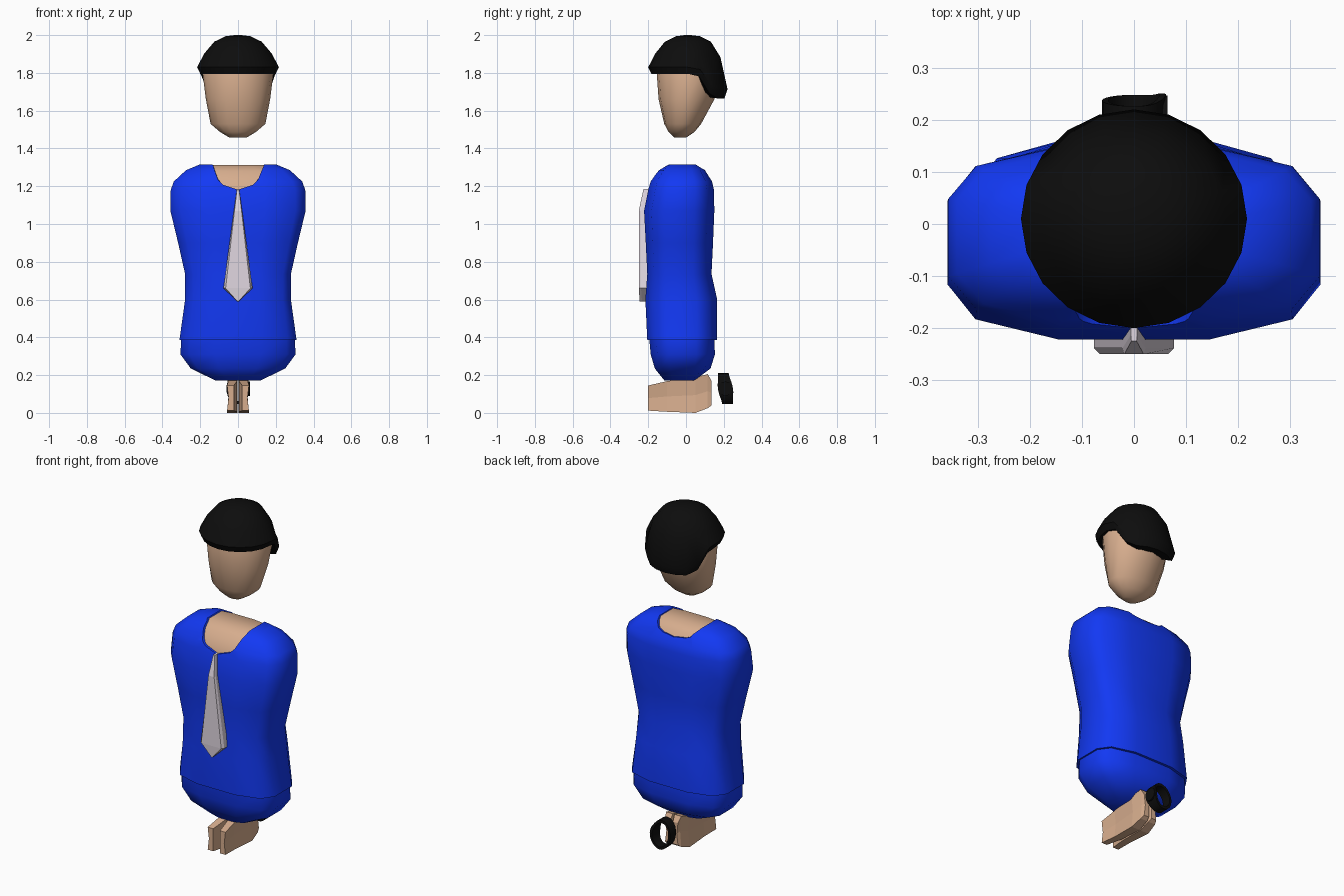
import bpy, bmesh
from math import sin, cos, pi

if "Cube" in bpy.data.objects:
    bpy.data.objects.remove(bpy.data.objects["Cube"])


def material(name, rgb):
    m = bpy.data.materials.new(name)
    m.diffuse_color = (*rgb, 1)
    m.use_nodes = True
    m.node_tree.nodes["Principled BSDF"].inputs["Base Color"].default_value = m.diffuse_color
    return m


BLUE = material("blue_cloth", (0.006, 0.04, 0.9))
SKIN = material("skin", (0.68, 0.42, 0.27))
BLACK = material("black", (0.004, 0.004, 0.004))
PALE = material("pale_cloth", (0.75, 0.68, 0.75))


def loft(name, rings, mat=None, angle=None, closed=False, mirror=False):
    """Skin a list of equal-length point rings; cap the ends or close the loop."""
    bm = bmesh.new()
    vs = [[bm.verts.new(p) for p in r] for r in rings]
    pairs = list(zip(vs, vs[1:]))
    if closed:
        pairs.append((vs[-1], vs[0]))
    else:
        bm.faces.new(vs[0])
        bm.faces.new(vs[-1])
    n = len(rings[0])
    for a, b in pairs:
        for i in range(n):
            j = (i + 1) % n
            bm.faces.new((a[i], a[j], b[j], b[i]))
    if mirror:
        geo = bmesh.ops.duplicate(bm, geom=bm.verts[:] + bm.edges[:] + bm.faces[:])["geom"]
        for v in geo:
            if isinstance(v, bmesh.types.BMVert):
                v.co.x *= -1
    bmesh.ops.recalc_face_normals(bm, faces=bm.faces)
    me = bpy.data.meshes.new(name)
    bm.to_mesh(me)
    bm.free()
    ob = bpy.data.objects.new(name, me)
    bpy.context.collection.objects.link(ob)
    if mat:
        me.materials.append(mat)
    if angle:
        smooth(ob, angle)
    return ob


def activate(ob):
    bpy.ops.object.select_all(action='DESELECT')
    ob.select_set(True)
    bpy.context.view_layer.objects.active = ob


def smooth(ob, angle):
    activate(ob)
    bpy.ops.object.shade_smooth_by_angle(angle=angle)


# Rounded-box cross-section for the trunk (quarter, then mirrored round)
Q = [(0.4, 1), (0.85, 0.79), (1, 0.43)]
SECTION = (Q + [(x, -y) for x, y in Q[::-1]] + [(-x, -y) for x, y in Q] +
           [(-x, y) for x, y in Q[::-1]])


def trunk_ring(z, hw, y0, y1, inset=0.0):
    c, h = (y0 + y1) / 2, (y1 - y0) / 2
    return [(x * (hw - inset), c + y * (h - inset), z - inset * 0.4) for x, y in SECTION]


# Shirt: z, half width, front y, back y
torso = [(0.385, 0.31, -0.205, 0.165), (0.6, 0.28, -0.215, 0.165),
         (0.735, 0.28, -0.205, 0.135), (0.9, 0.317, -0.213, 0.143),
         (1.07, 0.358, -0.222, 0.15), (1.18, 0.356, -0.2, 0.148),
         (1.225, 0.34, -0.187, 0.138), (1.285, 0.275, -0.145, 0.1),
         (1.316, 0.2, -0.1, 0.06)]
shirt = loft("shirt", [trunk_ring(*t) for t in torso], BLUE)

# Neckline cutter: deep scoop at the front, shallow at the back
scoop = [(-0.15, 0.1), (-0.14, 0), (-0.105, -0.085), (-0.08, -0.11), (0, -0.137),
         (0.08, -0.11), (0.105, -0.085), (0.14, 0), (0.15, 0.1)]
cutter = loft("neck_cutter", [[(x, y, 1.318 + (z * k if z < 0 else z)) for x, z in scoop]
                              for y, k in ((-0.3, 1), (-0.18, 1), (0.15, 0.42), (0.3, 0.42))])
cutter.hide_render = True
mod = shirt.modifiers.new("neckline", 'BOOLEAN')
mod.object, mod.operation, mod.solver = cutter, 'DIFFERENCE', 'EXACT'
activate(shirt)
bpy.ops.object.modifier_apply(modifier=mod.name)
bpy.data.objects.remove(cutter)
smooth(shirt, 0.8)

# Upper chest showing through the neckline
loft("chest", [trunk_ring(*t, inset=0.012) for t in torso[3:]], SKIN, 0.8)

# Hips
loft("hips", [trunk_ring(*t) for t in
              [(0.4, 0.3, -0.195, 0.15), (0.31, 0.305, -0.187, 0.153),
               (0.235, 0.25, -0.165, 0.13), (0.172, 0.12, -0.115, 0.045)]], BLUE, 0.9)


def oval(z, hw, y0, y1, n=16):
    c, h = (y0 + y1) / 2, (y1 - y0) / 2
    return [(hw * cos(2 * pi * i / n), c + h * sin(2 * pi * i / n), z) for i in range(n)]


# Head
loft("head", [oval(*t) for t in
              [(1.457, 0.045, -0.06, 0.0), (1.487, 0.095, -0.092, 0.045),
               (1.53, 0.145, -0.115, 0.08), (1.66, 0.17, -0.145, 0.15),
               (1.8, 0.188, -0.155, 0.185), (1.92, 0.14, -0.12, 0.13)]], SKIN, 0.9)

# Hair cap: the rim drops lower round the back
N = 20
hair = []
for s, z, low in [(0.08, 2.0, 0), (0.3, 1.994, 0), (0.58, 1.965, 0), (0.82, 1.903, 0.15),
                  (1.0, 1.83, 0.9), (0.92, 1.795, 1), (0.7, 1.8, 1)]:
    ring = []
    for i in range(N):
        a = 2 * pi * i / N
        t = min(1, max(0, (sin(a) - 0.2) / 0.55))
        drop = 0.13 * t * t * (3 - 2 * t) * low
        ring.append((0.217 * s * cos(a), 0.01 + 0.21 * s * sin(a), z - drop))
    hair.append(ring)
loft("hair", hair, BLACK, 0.9)

# Tie: z, half width, front y
tie = [(1.185, 0.006, -0.225), (1.07, 0.022, -0.25), (0.66, 0.077, -0.25), (0.59, 0.003, -0.245)]
loft("tie", [[(-w, -0.19, z), (-w, y + 0.012, z), (-w * 0.85, y, z),
              (w * 0.85, y, z), (w, y + 0.012, z), (w, -0.19, z)] for z, w, y in tie], PALE)

# Pair of hands: y, inner x, outer x, low z, high z
hand = [(-0.2, 0.022, 0.058, 0.012, 0.145), (-0.1, 0.006, 0.052, 0.006, 0.168),
        (0.05, 0.002, 0.058, 0.0, 0.188), (0.115, 0.005, 0.05, 0.025, 0.205),
        (0.135, 0.01, 0.042, 0.04, 0.17)]
loft("hands", [[(a, y, lo), (b, y, lo), (b - 0.008, y, (lo + hi) / 2), (b, y, hi), (a, y, hi)]
               for y, a, b, lo, hi in hand], SKIN, mirror=True)

# Wrist band: tilted oval strap, wider at the dial
band = []
for i in range(24):
    a = 2 * pi * i / 24
    w = 0.028 + 0.012 * max(0, cos(a)) ** 4
    band.append([(r * 0.75 * cos(a), 0.209 - 0.011 * sin(a) + d * w, 0.128 + r * sin(a))
                 for r, d in ((0.082, -1), (0.082, 1), (0.066, 1), (0.066, -1))])
loft("wrist_band", band, BLACK, 0.6, closed=True)
loft("dial", [[(x, 0.209 + 0.038 * cos(pi * i / 6), 0.128 + 0.038 * sin(pi * i / 6))
               for i in range(12)] for x in (0.05, 0.064)], BLACK, 0.6)
